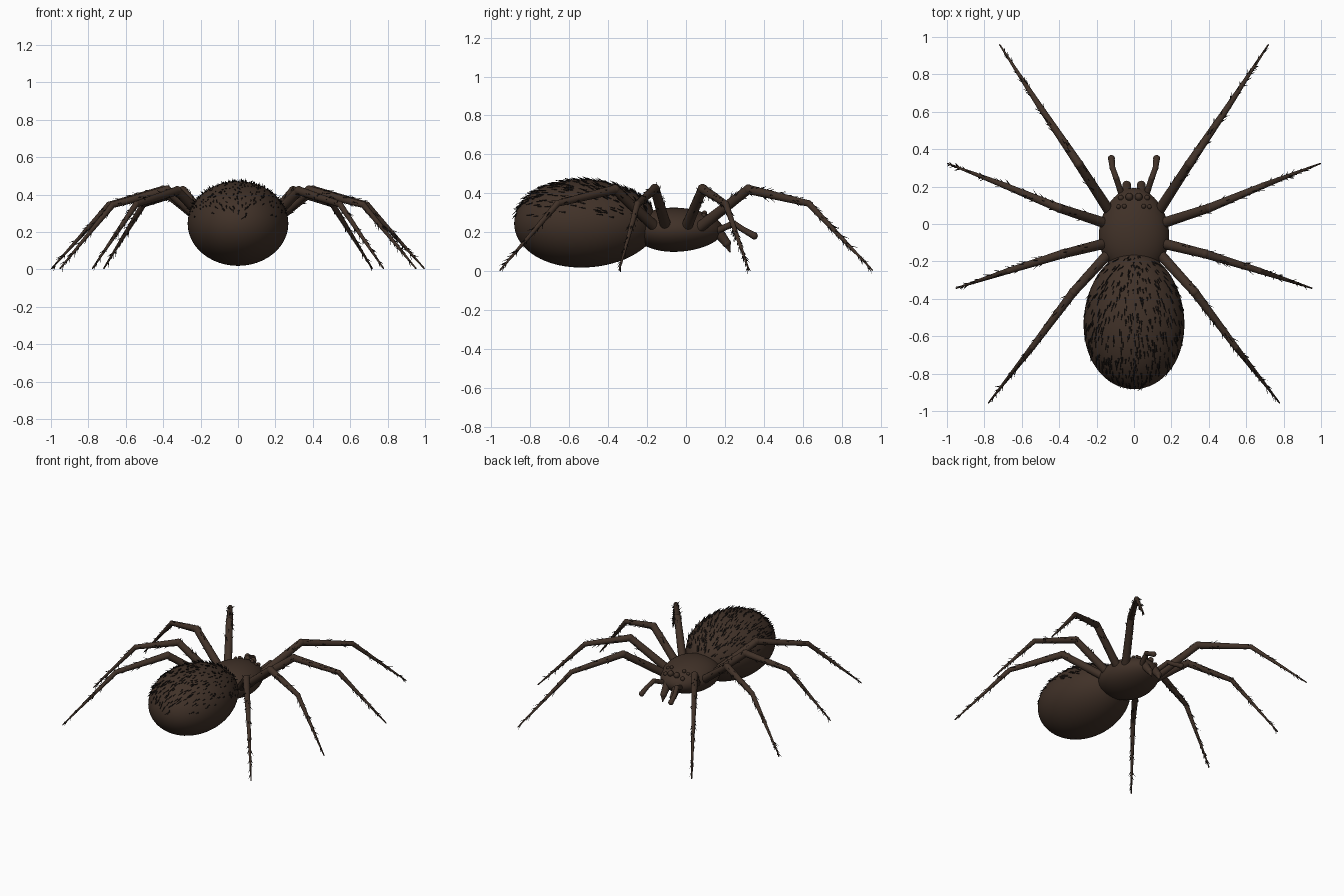
import bpy, bmesh, math, random
from mathutils import Vector, Matrix

if "Cube" in bpy.data.objects:
    bpy.data.objects.remove(bpy.data.objects["Cube"])

random.seed(7)


def material(name, rgb):
    m = bpy.data.materials.new(name)
    m.diffuse_color = (*rgb, 1)
    m.use_nodes = True
    m.node_tree.nodes["Principled BSDF"].inputs["Base Color"].default_value = m.diffuse_color
    return m


BROWN = material("dark brown", (0.052, 0.031, 0.021))
HAIR = material("blackish hair", (0.013, 0.010, 0.009))


def finish(name, bm, mat):
    me = bpy.data.meshes.new(name)
    bm.to_mesh(me)
    bm.free()
    me.materials.append(mat)
    for p in me.polygons:
        p.use_smooth = True
    ob = bpy.data.objects.new(name, me)
    bpy.context.collection.objects.link(ob)
    return ob


def ball(bm, center, radius, u=14, v=10):
    bmesh.ops.create_uvsphere(bm, u_segments=u, v_segments=v, radius=radius,
                              matrix=Matrix.Translation(center))


def taper(bm, a, b, ra, rb, sides=14):
    a, b = Vector(a), Vector(b)
    d = b - a
    rot = d.to_track_quat('Z', 'Y').to_matrix().to_4x4()
    bmesh.ops.create_cone(bm, cap_ends=False, segments=sides, radius1=ra,
                          radius2=rb, depth=d.length,
                          matrix=Matrix.Translation((a + b) / 2) @ rot)


def limb(name, points, radii):
    """Tapered segments with round joints."""
    bm = bmesh.new()
    for i, (p, r) in enumerate(zip(points, radii)):
        ball(bm, p, r * 1.06)
        if i:
            taper(bm, points[i - 1], p, radii[i - 1], r)
    return finish(name, bm, BROWN)


def egg(name, center, size, narrowing):
    """Ellipsoid along y, slimmer toward the head end."""
    bm = bmesh.new()
    bmesh.ops.create_uvsphere(bm, u_segments=48, v_segments=32, radius=1,
                              matrix=Matrix.Rotation(math.pi / 2, 4, 'X'))
    for v in bm.verts:
        k = 1 - narrowing * v.co.y
        v.co = Vector(center) + Vector((v.co.x * k * size[0], v.co.y * size[1],
                                        v.co.z * k * size[2]))
    return finish(name, bm, BROWN)


# Body
AC, AS = Vector((0, -0.515, 0.245)), Vector((0.269, 0.368, 0.226))
egg("abdomen", AC, AS, 0.06)
egg("head_thorax", (0, -0.04, 0.213), (0.187, 0.232, 0.113), 0.1)

# Bristles on the upper abdomen, swept backward
bm = bmesh.new()
count = 0
while count < 420:
    n = Vector([random.gauss(0, 1) for _ in range(3)]).normalized()
    if n.z < 0.12 + random.random() * 0.35 or n.y > 0.93:
        continue
    k = 1 - 0.06 * n.y
    p = AC + Vector((n.x * AS.x * k, n.y * AS.y, n.z * AS.z * k))
    normal = Vector((n.x / AS.x, n.y / AS.y, n.z / AS.z)).normalized()
    back = Vector((random.uniform(-0.15, 0.15), -1, 0))
    back = (back - normal * back.dot(normal)).normalized()
    d = (back + normal * random.uniform(0.2, 0.5)).normalized()
    taper(bm, p - normal * 0.002, p + d * random.uniform(0.028, 0.045),
          0.0042, 0.0004, 5)
    count += 1
finish("abdomen_bristles", bm, HAIR)

# Leg joints on the +x side: hip, knee, ankle, tip
LEGS = {
    "front_leg": [(0.12, 0.05, 0.21), (0.295, 0.32, 0.42), (0.505, 0.63, 0.348), (0.717, 0.957, 0.006)],
    "second_leg": [(0.14, 0.0, 0.22), (0.40, 0.085, 0.423), (0.69, 0.205, 0.345), (0.995, 0.323, 0.006)],
    "third_leg": [(0.14, -0.10, 0.22), (0.38, -0.16, 0.423), (0.67, -0.25, 0.345), (0.95, -0.343, 0.006)],
    "rear_leg": [(0.12, -0.14, 0.21), (0.325, -0.365, 0.42), (0.545, -0.66, 0.348), (0.777, -0.955, 0.006)],
}
RADII = [0.029, 0.024, 0.0165, 0.004]


def leg_bristles(name, pts):
    bm = bmesh.new()
    for i, amount in enumerate((7, 18, 26)):
        a, b = pts[i], pts[i + 1]
        along = (b - a).normalized()
        side = along.cross(Vector((0, 0, 1))).normalized()
        up = side.cross(along)
        for _ in range(amount):
            t = random.uniform(0.45 if i == 0 else 0.05, 0.97)
            ang = random.uniform(0, 2 * math.pi)
            out = side * math.cos(ang) + up * math.sin(ang)
            r = RADII[i] + (RADII[i + 1] - RADII[i]) * t
            p = a.lerp(b, t) + out * r * 0.9
            d = (along + out * random.uniform(0.3, 0.7)).normalized()
            taper(bm, p, p + d * random.uniform(0.022, 0.038), 0.003, 0.0003, 5)
    finish(name, bm, HAIR)


for s, label in ((1, "right"), (-1, "left")):
    def side_points(pts):
        return [Vector((s * x, y, z)) for x, y, z in pts]

    for name, pts in LEGS.items():
        pts = side_points(pts)
        limb(f"{name}_{label}", pts, RADII)
        leg_bristles(f"{name}_bristles_{label}", pts)

    # Feelers, with a rounded tip
    limb(f"feeler_{label}",
         side_points([(0.06, 0.14, 0.20), (0.095, 0.245, 0.245), (0.115, 0.30, 0.21), (0.121, 0.350, 0.182)]),
         [0.017, 0.016, 0.015, 0.018])
    # Jaw and fang
    limb(f"jaw_{label}",
         side_points([(0.04, 0.155, 0.215), (0.039, 0.208, 0.145), (0.034, 0.226, 0.10)]),
         [0.030, 0.022, 0.004])

    # Eye cluster
    bm = bmesh.new()
    for x, y, z, r in ((0.025, 0.145, 0.268, 0.021), (0.070, 0.140, 0.252, 0.015),
                       (0.052, 0.095, 0.287, 0.013), (0.083, 0.092, 0.275, 0.012)):
        ball(bm, (s * x, y, z + 0.012), r)
    finish(f"eyes_{label}", bm, BROWN)
